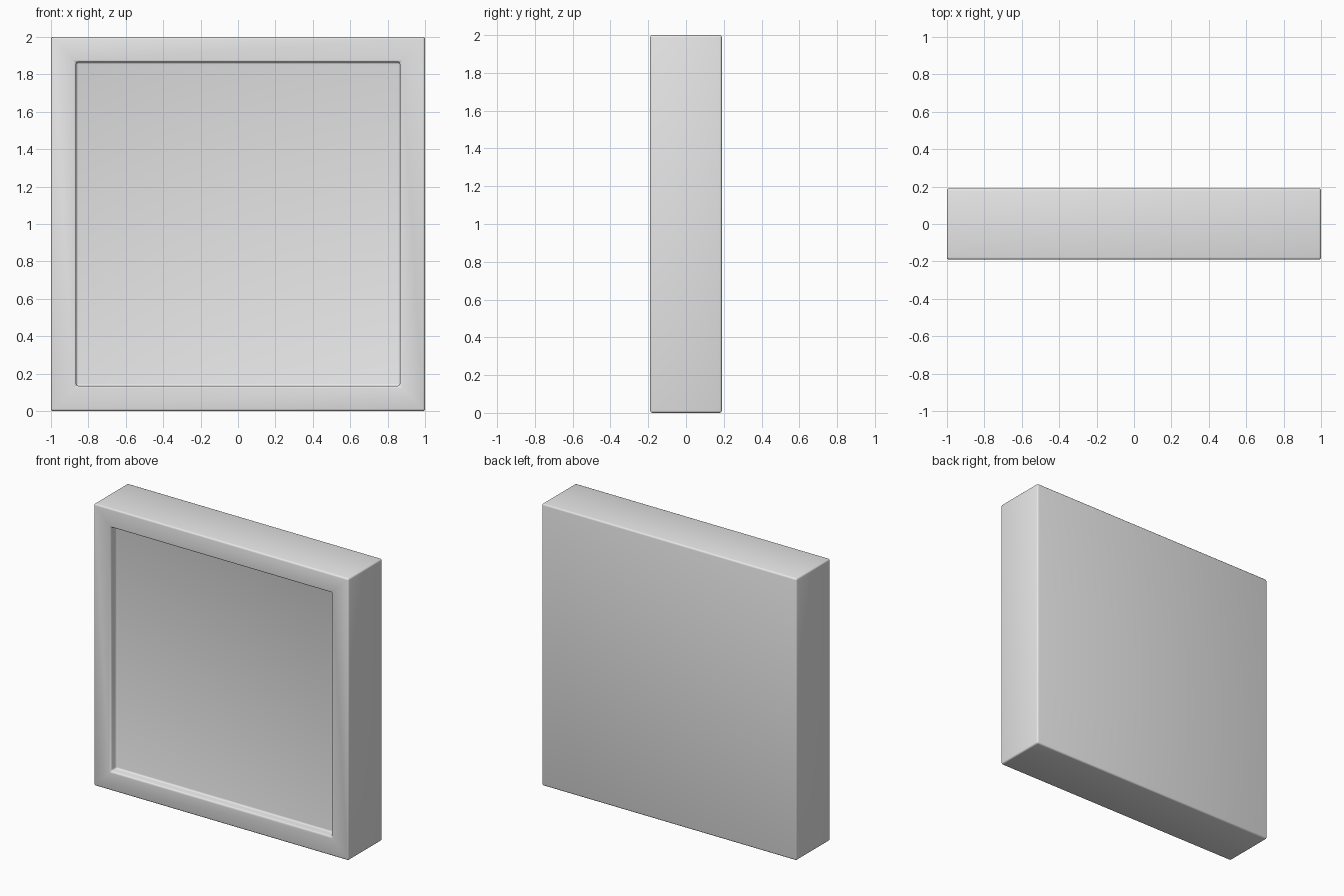
import bpy
import bmesh

WIDTH, DEPTH, BORDER, RECESS = 2.0, 0.38, 0.19, 0.06

cube = bpy.data.objects.get("Cube")
if cube:
    bpy.data.objects.remove(cube, do_unlink=True)

grey = bpy.data.materials.new("plain grey")
grey.use_nodes = True
colour = (0.8, 0.8, 0.8, 1)
grey.diffuse_color = colour
bsdf = next(n for n in grey.node_tree.nodes if n.type == 'BSDF_PRINCIPLED')
bsdf.inputs["Base Color"].default_value = colour

# Square slab standing on the ground
bm = bmesh.new()
bmesh.ops.create_cube(bm, size=1)
bmesh.ops.scale(bm, vec=(WIDTH, DEPTH, WIDTH), verts=bm.verts)
bmesh.ops.translate(bm, vec=(0, 0, WIDTH / 2), verts=bm.verts)

# Sunken panel: inset the front face, then push it in with straight walls
front = min(bm.faces, key=lambda f: f.calc_center_median().y)
bmesh.ops.inset_region(bm, faces=[front], thickness=BORDER)
panel = bmesh.ops.extrude_discrete_faces(bm, faces=[front])["faces"][0]
bmesh.ops.translate(bm, vec=(0, RECESS, 0), verts=panel.verts)
bmesh.ops.recalc_face_normals(bm, faces=bm.faces)

mesh = bpy.data.meshes.new("framed_panel")
bm.to_mesh(mesh)
bm.free()
mesh.materials.append(grey)
panel_obj = bpy.data.objects.new("framed_panel", mesh)
bpy.context.collection.objects.link(panel_obj)

# Small rounded edges with smooth shading
bevel = panel_obj.modifiers.new("soft_edges", 'BEVEL')
bevel.width = 0.012
bevel.segments = 3
bevel.limit_method = 'ANGLE'
mesh.shade_smooth()
